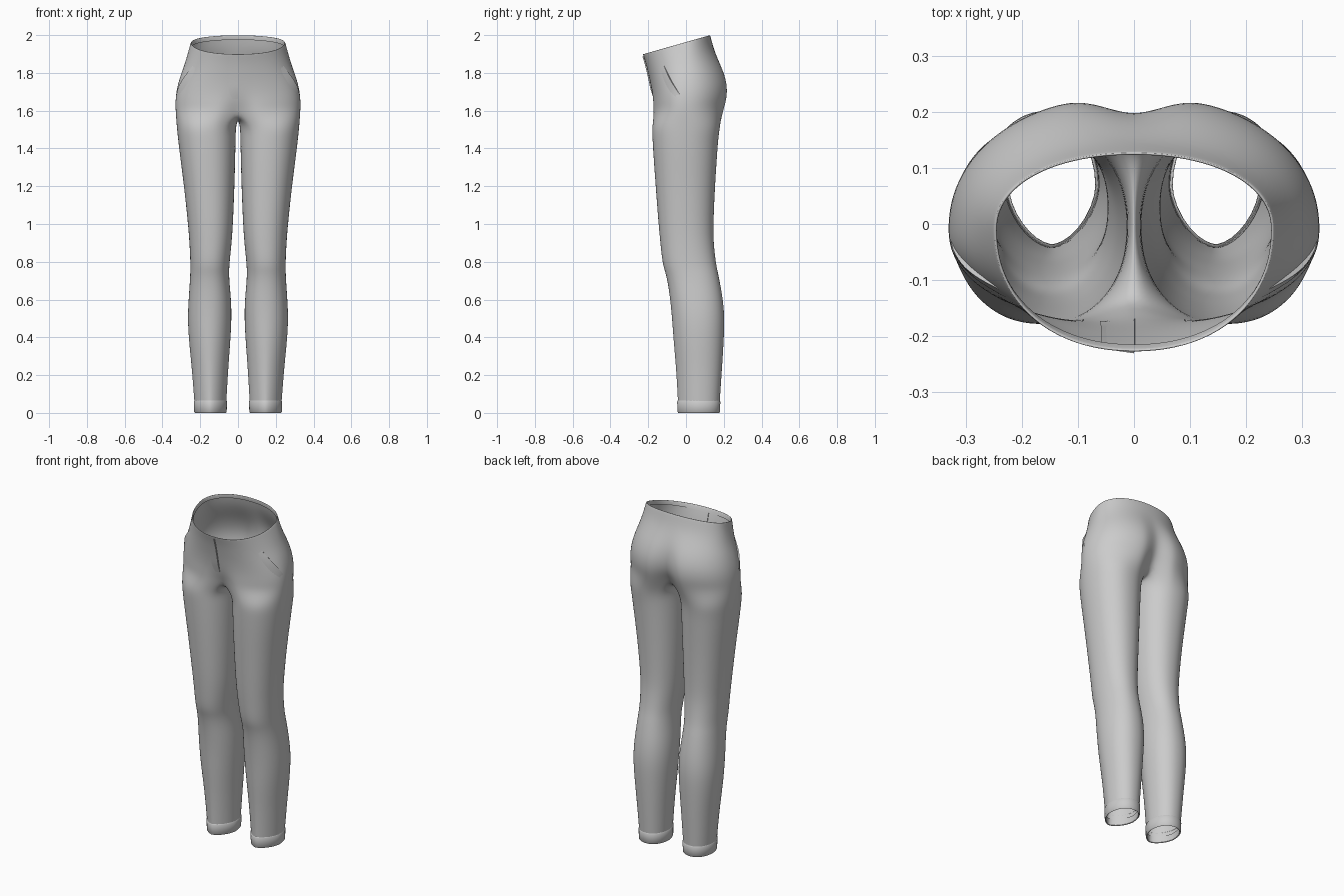
import bpy, bmesh, math
from mathutils import Vector
from mathutils.bvhtree import BVHTree

if "Cube" in bpy.data.objects:
    bpy.data.objects.remove(bpy.data.objects["Cube"])

M, K = 24, 8          # outer-arc and inner-thigh segments
N = M + K
ANG = [math.radians(-130 + 260 * i / M) for i in range(M + 1)]
ANG += [math.radians(130 + 100 * j / K) for j in range(1, K)]

# z, inner x, outer x, front y, back y
LEG = [
    (.03, .063, .229, -.042, .177), (.12, .058, .236, -.046, .183),
    (.25, .050, .246, -.054, .192), (.38, .040, .260, -.066, .200),
    (.50, .033, .267, -.074, .205), (.60, .036, .262, -.084, .196),
    (.68, .044, .256, -.095, .182), (.74, .047, .253, -.108, .170),
    (.79, .045, .252, -.125, .159), (.90, .033, .257, -.136, .146),
    (1.0, .026, .265, -.146, .145), (1.2, .018, .286, -.161, .154),
    (1.35, .014, .306, -.172, .164), (1.45, .012, .318, -.178, .171),
    (1.52, .010, .325, -.181, .181)]

# front z, back z, half width, front y, back y, front dent, back cleft
HIP = [
    (1.59, 1.61, .331, -.181, .215, .040, .075),
    (1.64, 1.67, .332, -.181, .231, .018, .050),
    (1.69, 1.74, .326, -.182, .231, .004, .035),
    (1.75, 1.81, .308, -.190, .208, .000, .018),
    (1.80, 1.87, .286, -.201, .176, .000, .006),
    (1.85, 1.93, .268, -.213, .146, .000, .000),
    (1.89, 1.99, .253, -.226, .131, .000, .000),
    (1.90, 2.00, .250, -.229, .128, .000, .000),
    (1.899, 1.999, .244, -.223, .122, .000, .000),
    (1.875, 1.975, .246, -.215, .126, .000, .000)]


def spow(v, e):
    return math.copysign(abs(v) ** e, v)


def leg_ring(z, xi, xo, yf, yb, grow=0):
    cx, cy = (xi + xo) / 2, (yf + yb) / 2
    rx, ry = (xo - xi) / 2 + grow, (yb - yf) / 2 + grow
    pts = []
    for a in ANG:
        c, s = math.cos(a), math.sin(a)
        e = .92
        if s < 0:         # creased front toward the ankle
            e += .3 * max(0, 1 - z / .6)
        pts.append(Vector((cx + rx * spow(c, e), cy + ry * spow(s, e), z)))
    return pts


def hip_arc(zf, zb, w, yf, yb, df, db):
    pts, yc = [], -.01
    for i in range(M + 1):
        t = math.pi * (i / M - .5)
        c, s = max(0, math.cos(t)), math.sin(t)
        x = w * spow(c, .93) if 0 < i < M else 0
        y = yc + ((yb - yc) if s > 0 else (yc - yf)) * spow(s, .93)
        dent = math.exp(-(x / .06) ** 2)
        y += -db * dent if s > 0 else df * dent
        pts.append(Vector((x, y, zf + (zb - zf) * (y - yf) / (yb - yf))))
    return pts


def skin(bm, a, b, closed):
    n = len(a)
    for i in range(n if closed else n - 1):
        j = (i + 1) % n
        bm.faces.new((a[i], a[j], b[j], b[i]))


def finish(name, bm, mirror=True, subsurf=0, angle=60):
    bmesh.ops.recalc_face_normals(bm, faces=bm.faces)
    me = bpy.data.meshes.new(name)
    bm.to_mesh(me)
    bm.free()
    ob = bpy.data.objects.new(name, me)
    bpy.context.collection.objects.link(ob)
    if mirror:
        ob.modifiers.new("mirror", 'MIRROR').merge_threshold = .001
    if subsurf:
        m = ob.modifiers.new("smooth", 'SUBSURF')
        m.levels = m.render_levels = subsurf
    bpy.ops.object.select_all(action='DESELECT')
    ob.select_set(True)
    bpy.context.view_layer.objects.active = ob
    bpy.ops.object.shade_smooth_by_angle(angle=math.radians(angle))
    return ob


# Trousers: leg tube, crotch ring, then open hip arcs up to the waist
bm = bmesh.new()
add = lambda pts: [bm.verts.new(p) for p in pts]
rings = [add(leg_ring(*row)) for row in LEG]
arc = hip_arc(*HIP[0])
under = []
for j in range(1, K):
    u = j / K
    p = arc[-1].lerp(arc[0], u)
    p.z -= .045 * math.sin(math.pi * u) ** .6
    p.x = 0
    under.append(p)
rings.append(add(arc + under))
for a, b in zip(rings, rings[1:]):
    skin(bm, a, b, True)
arcs = [rings[-1][:M + 1]] + [add(hip_arc(*row)) for row in HIP[1:]]
for a, b in zip(arcs, arcs[1:]):
    skin(bm, a, b, False)
body = finish("trousers", bm, subsurf=2)

# Turned hem at each ankle
bm = bmesh.new()
hem = [(.04, -.006), (.003, -.005), (0, -.001), (.005, .003), (.06, .005), (.066, .001)]
rings = [[bm.verts.new(p) for p in leg_ring(z, *LEG[0][1:], grow=g)] for z, g in hem]
for a, b in zip(rings, rings[1:]):
    skin(bm, a, b, True)
finish("ankle_hem", bm, angle=40)

# Raised flaps laid on the trouser surface
bpy.context.view_layer.update()
tree = BVHTree.FromObject(body, bpy.context.evaluated_depsgraph_get())


def flap(name, start, end, across, width, height, taper, mirror):
    bm = bmesh.new()
    rows, steps = [], 14
    for i in range(steps + 1):
        u = i / steps
        base = Vector(start).lerp(Vector(end), u)
        k = math.sin(math.pi * u) if taper else min(1, (1 - u) * 4)
        row = []
        for s, h in ((1, -.001), (.5, height * .45 * k), (0, height * k), (-.03, -.003)):
            q, n, _, _ = tree.find_nearest(base + Vector(across) * width * s)
            if n.dot(Vector((q.x, q.y, 0))) < 0:
                n = -n
            row.append(bm.verts.new(q + n * h))
        rows.append(row)
    for a, b in zip(rows, rows[1:]):
        skin(bm, a, b, False)
    finish(name, bm, mirror=mirror, angle=40)


flap("fly_flap", (0, -.225, 1.888), (0, -.18, 1.66), (-1, 0, 0), .06, .006, False, False)
flap("pocket_lip", (.25, -.125, 1.84), (.327, -.03, 1.68), (-.45, -.75, -.45), .05, .008, True, True)
